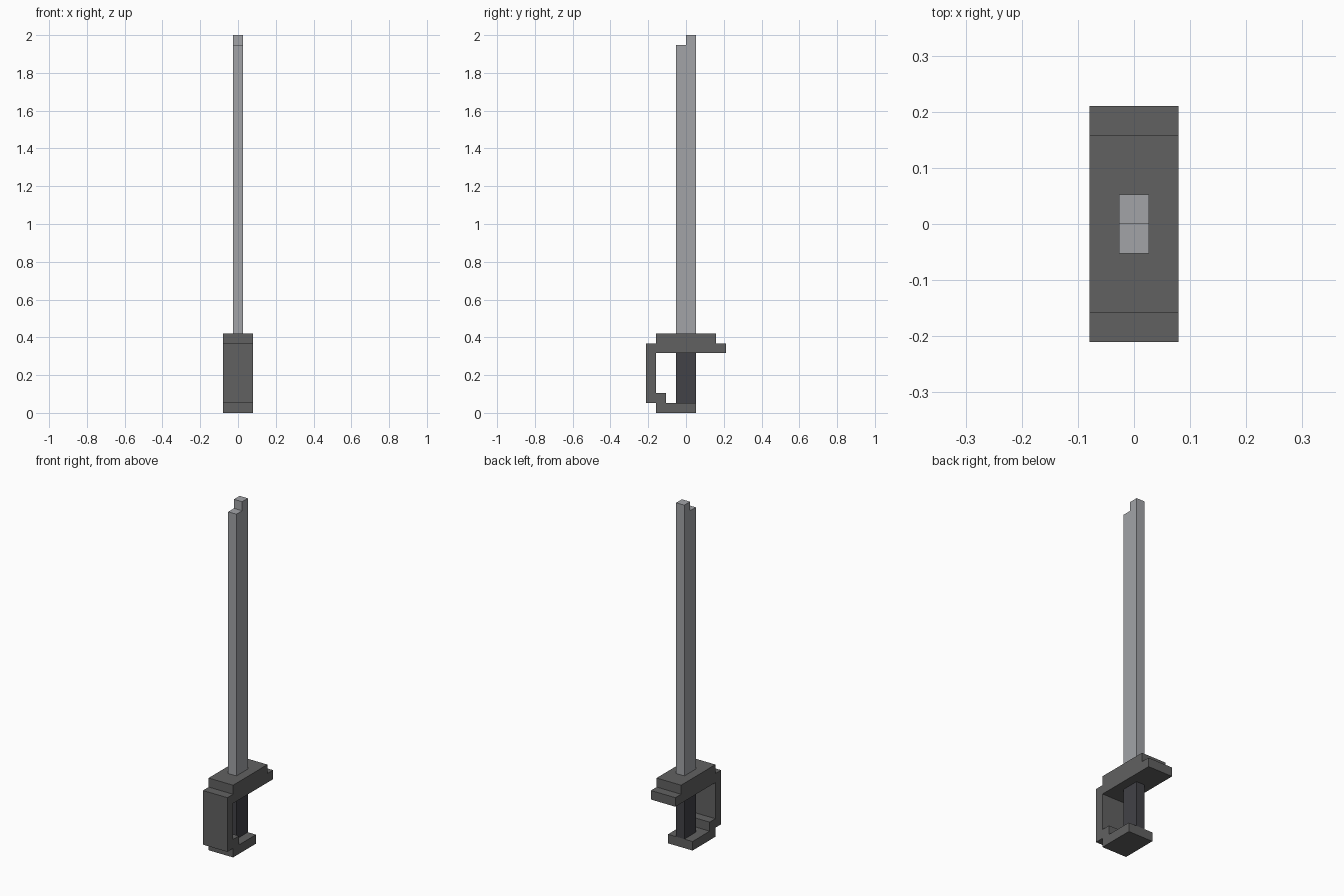
import bpy
import bmesh

U = 2 / 38  # module: every step in the model is one unit

if "Cube" in bpy.data.objects:
    bpy.data.objects.remove(bpy.data.objects["Cube"], do_unlink=True)


def make_material(name, color):
    mat = bpy.data.materials.new(name)
    mat.use_nodes = True
    mat.diffuse_color = (*color, 1)
    mat.node_tree.nodes["Principled BSDF"].inputs["Base Color"].default_value = (*color, 1)
    return mat


def extrude_profile(name, profile, width, mat):
    """Extrude a side outline of (y, z) module steps symmetrically along x."""
    bm = bmesh.new()
    face = bm.faces.new([bm.verts.new((-width * U / 2, y * U, z * U)) for y, z in profile])
    new = bmesh.ops.extrude_face_region(bm, geom=[face])["geom"]
    verts = [v for v in new if isinstance(v, bmesh.types.BMVert)]
    bmesh.ops.translate(bm, verts=verts, vec=(width * U, 0, 0))
    bmesh.ops.recalc_face_normals(bm, faces=bm.faces)
    mesh = bpy.data.meshes.new(name)
    bm.to_mesh(mesh)
    bm.free()
    mesh.materials.append(mat)
    obj = bpy.data.objects.new(name, mesh)
    bpy.context.collection.objects.link(obj)
    return obj


steel = make_material("light steel", (0.36, 0.37, 0.39))
iron = make_material("dark iron", (0.12, 0.12, 0.12))
leather = make_material("grip charcoal", (0.054, 0.054, 0.063))

# Blade with a stepped tip
extrude_profile("blade", [(-1, 8), (1, 8), (1, 38), (0, 38), (0, 37), (-1, 37)], 1, steel)

# Grip between crossguard and pommel
extrude_profile("grip", [(-1, 1), (1, 1), (1, 6), (-1, 6)], 1, leather)

# Crossguard, knuckle bow and pommel as one hooked outline
extrude_profile("hand_guard", [
    (-3, 0), (1, 0), (1, 1), (-2, 1), (-2, 2), (-3, 2), (-3, 6), (4, 6),
    (4, 7), (3, 7), (3, 8), (-3, 8), (-3, 7), (-4, 7), (-4, 1), (-3, 1),
], 3, iron)
